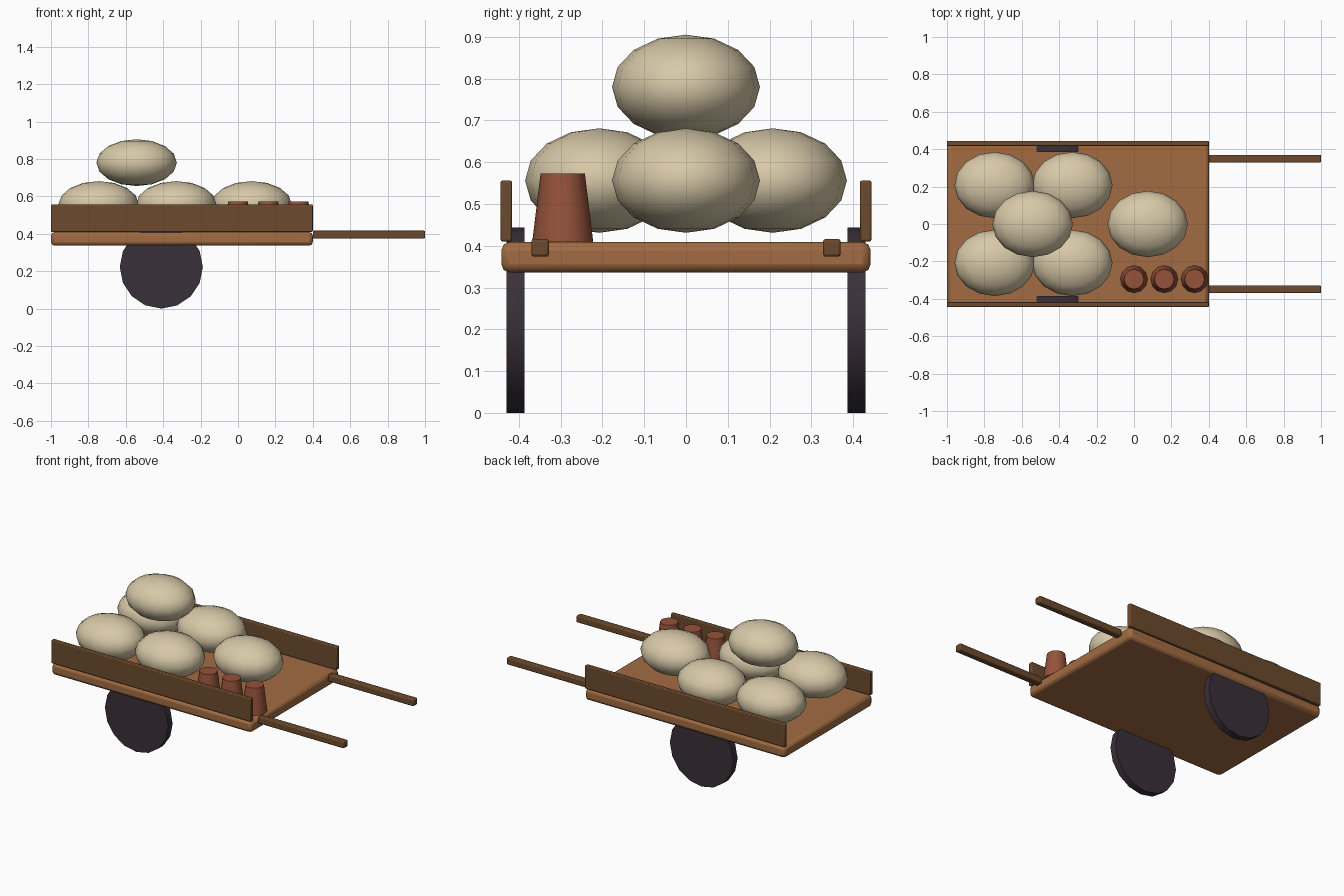
import bpy
import math

cube = bpy.data.objects.get("Cube")
if cube:
    bpy.data.objects.remove(cube, do_unlink=True)


def material(name, rgb):
    mat = bpy.data.materials.new(name)
    mat.use_nodes = True
    color = (*rgb, 1)
    mat.diffuse_color = color
    bsdf = mat.node_tree.nodes["Principled BSDF"]
    bsdf.inputs["Base Color"].default_value = color
    bsdf.inputs["Roughness"].default_value = 0.8
    return mat


light_wood = material("light wood", (0.36, 0.15, 0.055))
dark_wood = material("dark wood", (0.15, 0.068, 0.026))
wheel_dark = material("wheel dark", (0.042, 0.030, 0.041))
sack_cloth = material("sack cloth", (0.68, 0.58, 0.39))
clay = material("clay", (0.30, 0.085, 0.042))


def finish(name, mat, angle=40):
    obj = bpy.context.object
    obj.name = name
    obj.data.materials.append(mat)
    bpy.ops.object.shade_smooth_by_angle(angle=math.radians(angle))
    return obj


def box(name, mat, low, high, bevel):
    """Bevelled box between two opposite corners."""
    center = [(a + b) / 2 for a, b in zip(low, high)]
    bpy.ops.mesh.primitive_cube_add(size=1, location=center)
    obj = bpy.context.object
    obj.scale = [b - a for a, b in zip(low, high)]
    bpy.ops.object.transform_apply(location=False, rotation=False, scale=True)
    mod = obj.modifiers.new("Bevel", "BEVEL")
    mod.width = bevel
    mod.segments = 2
    return finish(name, mat)


# Flat bed
box("bed", light_wood, (-1, -0.442, 0.336), (0.4, 0.442, 0.409), 0.02)

# Side boards, handles and wheels, mirrored across the bed
for side, s in (("left", 1), ("right", -1)):
    y = s * 0.43
    box(f"{side}_side_board", dark_wood,
        (-1, y - 0.014, 0.41), (0.4, y + 0.014, 0.556), 0.005)
    y = s * 0.349
    box(f"{side}_handle", dark_wood,
        (0.4, y - 0.021, 0.374), (1, y + 0.021, 0.416), 0.006)
    bpy.ops.mesh.primitive_cylinder_add(
        vertices=16, radius=0.222, depth=0.044,
        location=(-0.41, s * 0.408, 0.222), rotation=(math.pi / 2, 0, 0))
    finish(f"{side}_wheel", wheel_dark)

# Sacks: four in a block, one alone, one stacked on top
sacks = [(x, y, 0.556) for x in (-0.745, -0.33) for y in (-0.208, 0.208)]
sacks += [(0.073, 0, 0.556), (-0.542, 0, 0.78)]
for i, place in enumerate(sacks, 1):
    bpy.ops.mesh.primitive_uv_sphere_add(
        segments=16, ring_count=8, radius=1, location=place)
    bpy.context.object.scale = (0.215, 0.177, 0.125)
    bpy.ops.object.transform_apply(location=False, rotation=False, scale=True)
    finish(f"sack_{i}", sack_cloth, 80)

# Row of tapered clay pots
for i in range(3):
    bpy.ops.mesh.primitive_cone_add(
        vertices=12, radius1=0.073, radius2=0.053, depth=0.164,
        location=(i * 0.162, -0.295, 0.491))
    finish(f"clay_pot_{i + 1}", clay)
